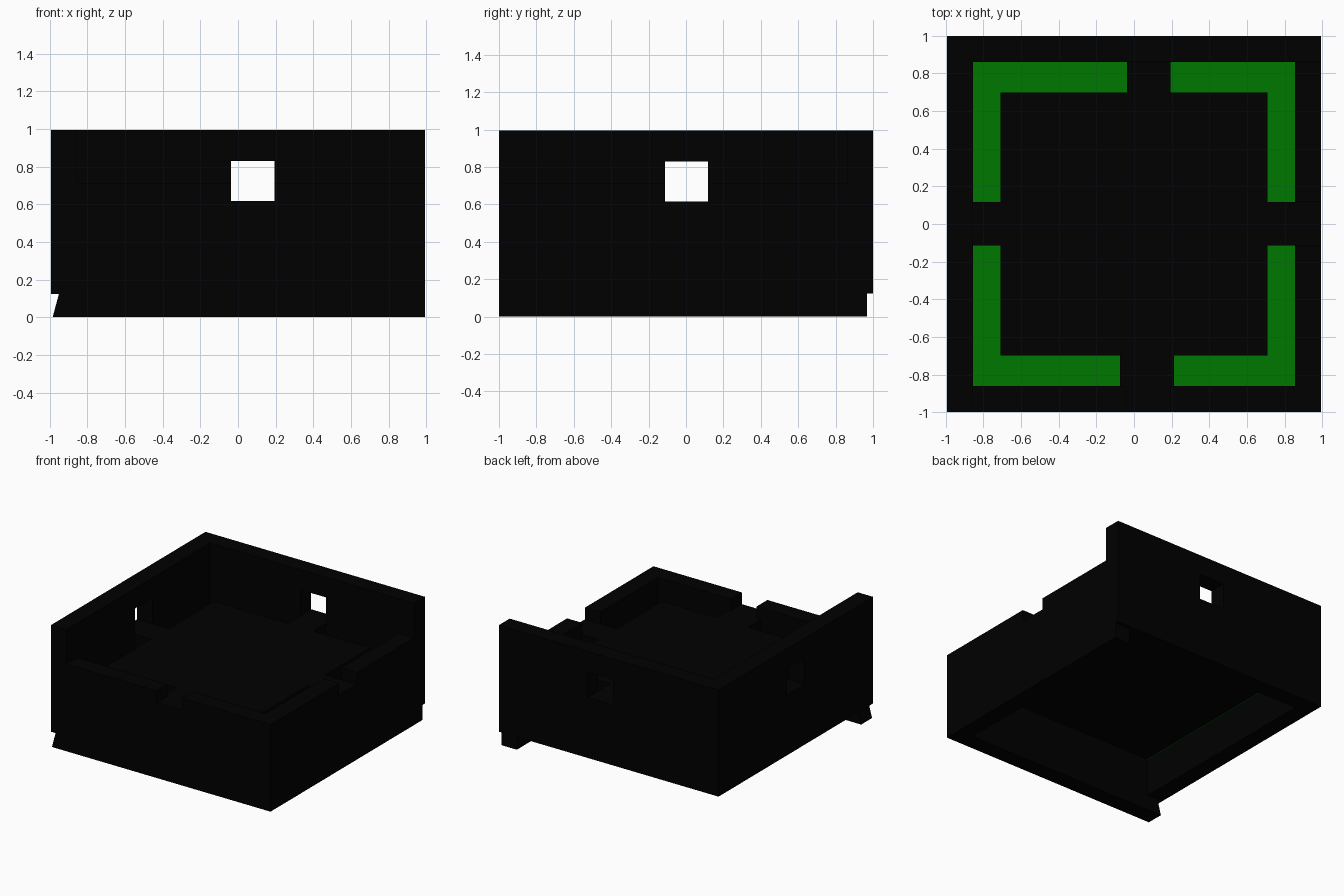
import bpy, bmesh
from mathutils import Vector

if "Cube" in bpy.data.objects:
    bpy.data.objects.remove(bpy.data.objects["Cube"])


def material(name, rgb):
    m = bpy.data.materials.new(name)
    m.diffuse_color = (*rgb, 1)
    m.use_nodes = True
    m.node_tree.nodes["Principled BSDF"].inputs["Base Color"].default_value = m.diffuse_color
    return m


BLACK = material("black", (0.0, 0.0, 0.0))
GREEN = material("green", (0.0, 0.184, 0.0))


def extrude_faces(name, loops, axis, start, end, mat):
    """Extrude 2D loops (u, z) along x or y from start to end."""
    bm = bmesh.new()

    def place(u, z):
        return Vector((start, u, z)) if axis == "x" else Vector((u, start, z))

    cache = {}
    for loop in loops:
        vs = []
        for p in loop:
            if p not in cache:
                cache[p] = bm.verts.new(place(*p))
            vs.append(cache[p])
        bm.faces.new(vs)
    ext = bmesh.ops.extrude_face_region(bm, geom=bm.faces[:], use_keep_orig=True)
    step = Vector((end - start, 0, 0)) if axis == "x" else Vector((0, end - start, 0))
    bmesh.ops.translate(bm, vec=step,
                        verts=[g for g in ext["geom"] if isinstance(g, bmesh.types.BMVert)])
    bmesh.ops.recalc_face_normals(bm, faces=bm.faces[:])
    me = bpy.data.meshes.new(name)
    bm.to_mesh(me)
    bm.free()
    me.materials.append(mat)
    ob = bpy.data.objects.new(name, me)
    bpy.context.collection.objects.link(ob)
    return ob


def rect(u0, u1, z0, z1):
    return [(u0, z0), (u1, z0), (u1, z1), (u0, z1)]


def block(name, x0, x1, y0, y1, z0, z1, mat=BLACK):
    return extrude_faces(name, [rect(x0, x1, z0, z1)], "y", y0, y1, mat)


def window_wall(name, axis, start, end, outer, hole):
    """Wall with a rectangular window: a ring of four quads, extruded."""
    o, h = rect(*outer), rect(*hole)
    ring = [[o[i], o[(i + 1) % 4], h[(i + 1) % 4], h[i]] for i in range(4)]
    return extrude_faces(name, ring, axis, start, end, BLACK)


X, Y, TOP = 0.995, 1.0, 0.995      # outer half sizes and height
IX, IY = 0.855, 0.86               # inner faces of the walls
LOW, SILL, HEAD, FOOT = 0.713, 0.617, 0.83, 0.123
WX = (-0.037, 0.193)               # opening in front and back walls
WY = (-0.113, 0.117)               # opening in left and right walls

# Tall walls, raised above the ground, with a window each
window_wall("left_wall", "x", -X, -IX, (-Y, Y, FOOT, TOP), (*WY, SILL, HEAD))
window_wall("back_wall", "y", IY, Y, (-IX, X, FOOT, TOP), (*WX, SILL, HEAD))

# Low walls with a notch, each with a foot running under the tall wall
extrude_faces("front_wall", [[
    (-0.985, 0), (X, 0), (X, LOW), (WX[1], LOW), (WX[1], SILL), (WX[0], SILL),
    (WX[0], LOW), (-IX, LOW), (-IX, FOOT), (-0.952, FOOT)]], "y", -Y, -IY, BLACK)
extrude_faces("right_wall", [[
    (-IY, 0), (0.967, 0), (0.967, FOOT), (IY, FOOT), (IY, LOW), (WY[1], LOW),
    (WY[1], SILL), (WY[0], SILL), (WY[0], LOW), (-IY, LOW)]], "x", IX, X, BLACK)

# Floor underside, with the green sheet lying on it and showing at the left edge
block("floor_base", -0.843, IX, -0.855, IY, 0.428, 0.431)
block("green_sheet", -IX, IX, -IY, IY, 0.431, 0.437, GREEN)

# Raised centre platform and the bridges to the four openings
block("platform", -0.71, 0.71, -0.70, 0.70, 0.437, SILL)
block("front_bridge", -0.075, 0.212, -IY, -0.70, 0.437, SILL)
block("back_bridge", *WX, 0.70, IY, 0.437, SILL)
block("left_bridge", -IX, -0.71, *WY, 0.437, SILL)
block("right_bridge", 0.71, IX, *WY, 0.437, SILL)
